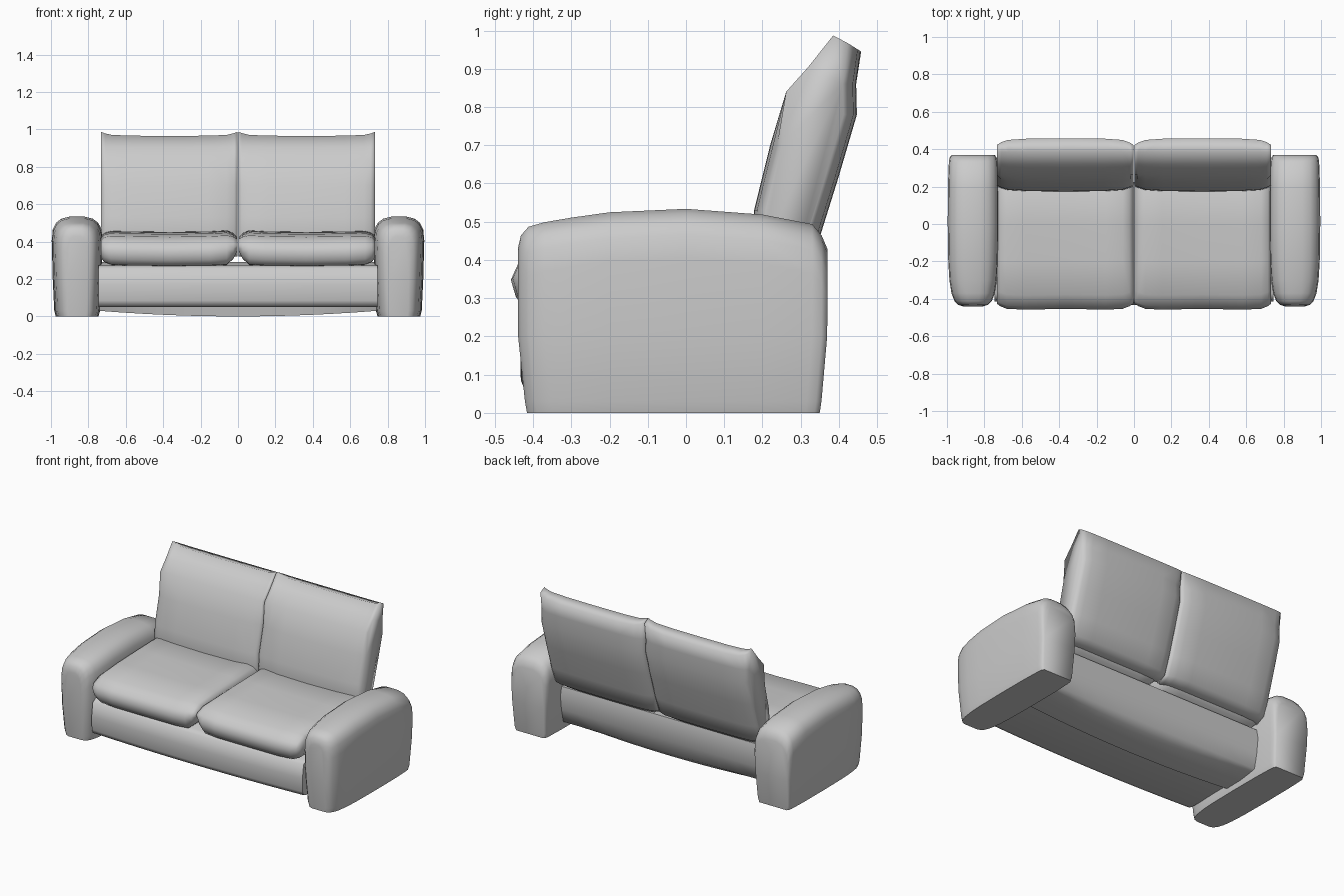
import bpy, bmesh, math
from mathutils import Vector

cube = bpy.data.objects.get("Cube")
if cube:
    bpy.data.objects.remove(cube, do_unlink=True)

# Single upholstery colour
GREY = (0.6, 0.6, 0.6, 1)
fabric = bpy.data.materials.new("grey upholstery")
fabric.use_nodes = True
fabric.diffuse_color = GREY
bsdf = next(n for n in fabric.node_tree.nodes if n.type == 'BSDF_PRINCIPLED')
bsdf.inputs["Base Color"].default_value = GREY


def loft(name, rings, angle):
    """Skin a list of closed rings, cap both ends and shade smooth."""
    bm = bmesh.new()
    loops = [[bm.verts.new(p) for p in ring] for ring in rings]
    n = len(loops[0])
    for a, b in zip(loops, loops[1:]):
        for i in range(n):
            j = (i + 1) % n
            bm.faces.new((a[i], a[j], b[j], b[i]))
    bm.faces.new(loops[0])
    bm.faces.new(loops[-1])
    bmesh.ops.recalc_face_normals(bm, faces=bm.faces)
    mesh = bpy.data.meshes.new(name)
    bm.to_mesh(mesh)
    bm.free()
    mesh.materials.append(fabric)
    obj = bpy.data.objects.new(name, mesh)
    bpy.context.collection.objects.link(obj)
    bpy.ops.object.select_all(action='DESELECT')
    obj.select_set(True)
    bpy.context.view_layer.objects.active = obj
    bpy.ops.object.shade_smooth_by_angle(angle=math.radians(angle))


def mirrored(rings, side):
    return [[Vector((side * p.x, p.y, p.z)) for p in ring] for ring in rings]


# Armrest: rounded-top section swept from front to back (y, half width, top)
ARM_X = 0.86
arm_stations = [(-0.44, 0.055, 0.43), (-0.432, 0.08, 0.465), (-0.412, 0.1, 0.488),
                (-0.37, 0.116, 0.5), (-0.3, 0.127, 0.512), (-0.2, 0.133, 0.526),
                (0, 0.136, 0.535), (0.2, 0.135, 0.52), (0.33, 0.13, 0.495),
                (0.355, 0.126, 0.465), (0.37, 0.115, 0.43)]


def arm_ring(y, half, top):
    pts = [(-0.84, 0), (-0.9, 0.03), (-0.96, 0.2), (-1, top - 0.13)]
    for k in range(1, 9):
        a = math.pi * (1 - k / 9)
        c, s = math.cos(a), math.sin(a)
        pts.append((math.copysign(abs(c) ** 0.7, c), top - 0.13 + 0.13 * s ** 0.7))
    pts += [(1, top - 0.13), (0.96, 0.2), (0.9, 0.03), (0.84, 0)]
    ring = []
    for u, z in pts:
        bow = 1 - 0.055 * max(0, 1 - z / 0.25) ** 2
        ring.append(Vector((ARM_X + half * u, y * bow, z)))
    return ring


arm_rings = [arm_ring(*s) for s in arm_stations]

# Seat cushion: pillow profile, pinched towards the middle of the sofa
seat_profile = [(-0.458, 0.345), (-0.44, 0.385), (-0.38, 0.425), (-0.2, 0.44),
                (0, 0.447), (0.2, 0.452), (0.24, 0.43), (0.25, 0.37), (0.235, 0.30),
                (0, 0.28), (-0.3, 0.268), (-0.42, 0.27), (-0.445, 0.30)]
# x, thickness, length, lift
seat_stations = [(0.003, 0.4, 0.93, 0.012), (0.025, 0.75, 0.96, 0.01),
                 (0.06, 1, 0.99, 0.008), (0.15, 1, 1, 0.003), (0.365, 1, 0.99, 0),
                 (0.58, 1, 1, 0.003), (0.68, 0.98, 0.99, 0.006),
                 (0.715, 0.85, 0.96, 0.004), (0.733, 0.6, 0.93, 0)]
seat_rings = [[Vector((x, y * length, 0.385 + (z - 0.385) * thick + lift))
               for y, z in seat_profile] for x, thick, length, lift in seat_stations]

# Back cushion: leaning profile, pinched in depth at the sides, raised corners
back_profile = [(0.19, 0.34), (0.173, 0.43), (0.178, 0.53), (0.22, 0.70), (0.262, 0.84),
                (0.32, 0.905), (0.385, 0.965), (0.458, 0.945), (0.445, 0.86),
                (0.447, 0.78), (0.40, 0.62), (0.35, 0.46), (0.31, 0.35), (0.25, 0.32)]
back_stations = [(0.003, 1), (0.02, 0.7), (0.06, 0.25), (0.16, 0.05), (0.365, 0),
                 (0.57, 0.05), (0.675, 0.25), (0.71, 0.6), (0.733, 1)]


def back_ring(x, pinch):
    ring = []
    for i, (y, z) in enumerate(back_profile):
        shift = 0.03 if i < 4 else -0.035 if i > 6 else 0
        lift = 0.022 if 5 < i < 8 else 0
        ring.append(Vector((x, y + shift * pinch, z + lift * pinch)))
    return ring


back_rings = [back_ring(*s) for s in back_stations]

for label, side in (("left", 1), ("right", -1)):
    loft(label + "_armrest", mirrored(arm_rings, side), 60)
    loft(label + "_seat_cushion", mirrored(seat_rings, side), 100)
    loft(label + "_back_cushion", mirrored(back_rings, side), 100)

# Base: bowed front rail stepping down to a deeper rear body with a sagging bottom
base_profile = [(-0.38, 0.272), (-0.41, 0.255), (-0.422, 0.17), (-0.42, 0.085),
                (-0.41, 0.06), (-0.385, 0.052), (-0.07, 0.05), (-0.06, 0), (0.06, 0.002),
                (0.15, 0.014), (0.185, 0.05), (0.21, 0.14), (0.225, 0.23), (0.215, 0.29)]
base_rings = []
for k in range(13):
    x = 0.745 * (k / 6 - 1)
    edge = (x / 0.745) ** 2
    base_rings.append([Vector((x, y + (0.02 * edge - 0.012 if y < -0.3 else 0),
                               z + (0.03 * edge if z < 0.03 else 0)))
                       for y, z in base_profile])
loft("seat_base", base_rings, 60)
